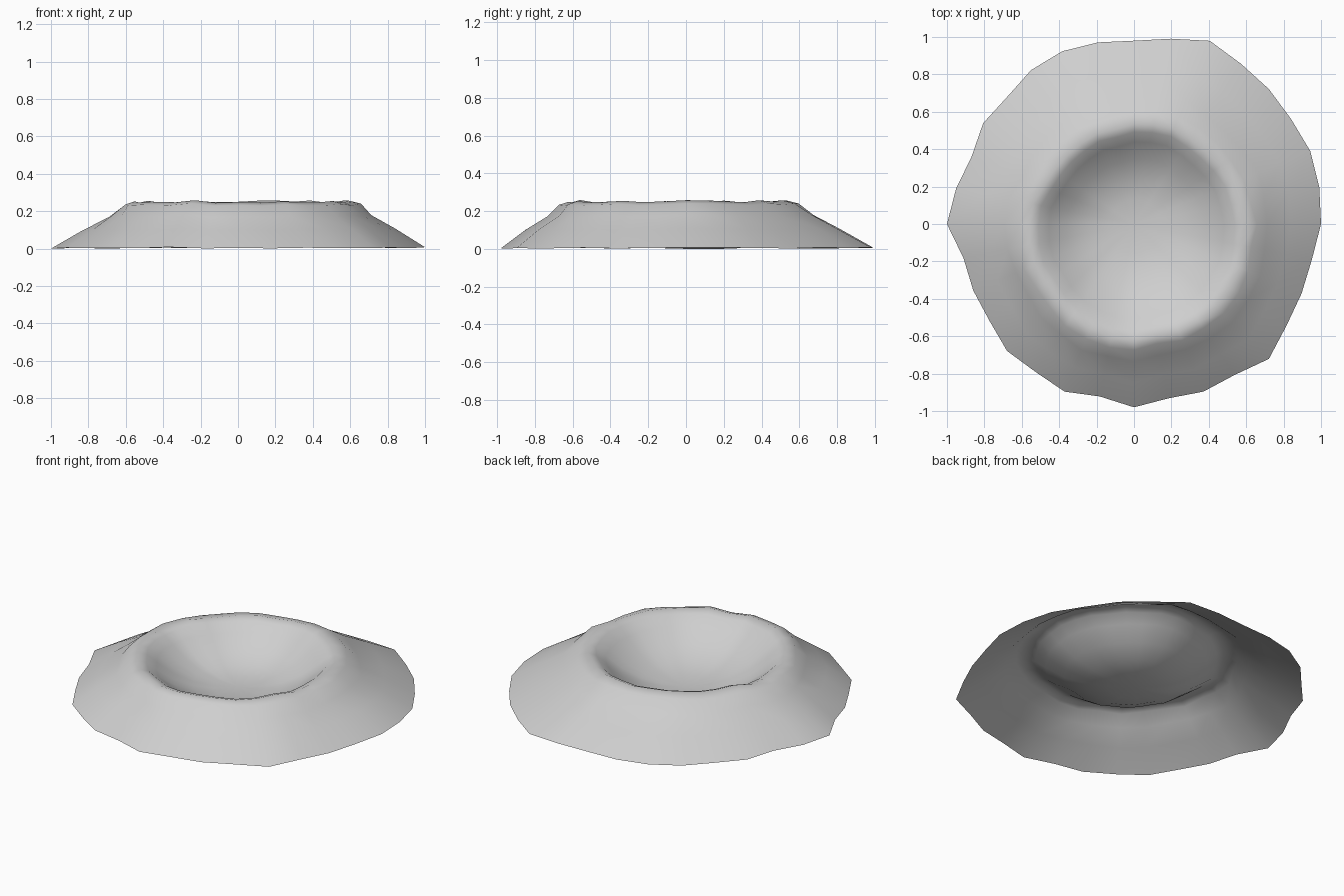
import bpy
import bmesh
import math
import random

random.seed(4)
cube = bpy.data.objects.get("Cube")
if cube:
    bpy.data.objects.remove(cube, do_unlink=True)

# Uneven ground outline: radius at equal angles, anticlockwise from +x
outline = [1.0, 1.01, 1.02, 1.01, 1.02, 1.03, 1.06, 1.01,
           .98, .99, 1.0, .99, .96, .97, .94, .97,
           1.0, .93, .93, .93, .96, .95, .97, .94,
           .98, .95, .97, .97, 1.02, .98, .97, .97]
count = len(outline)

# Bowl rings: fraction of crest radius, height
bowl = [(.25, .045), (.45, .07), (.65, .12), (.82, .19), (.92, .235), (1, .252)]
# Slope rings: fraction of the way from crest to outline, height
slope = [(.15, .236), (.32, .175), (.62, .105), (1, .006)]


def crest_radius(angle):
    """Crest of the rim, pushed towards the front left."""
    return .57 + .05 * math.cos(angle + math.radians(60))


angles = [math.tau * i / count for i in range(count)]
crest = [crest_radius(a) + random.uniform(-.015, .015) for a in angles]
lift = [random.uniform(-.008, .009) for a in angles]

bm = bmesh.new()


def add_ring(radii, heights):
    return [bm.verts.new((r * math.cos(a), r * math.sin(a), z))
            for a, r, z in zip(angles, radii, heights)]


# Rings from the bowl floor over the crest to the ground
rings = []
for f, z in bowl:
    rings.append(add_ring([c * f for c in crest], [z + d * f * f for d in lift]))
for f, z in slope:
    wobble = .012 * (1 - f)
    radii = [c + (o - c) * f + random.uniform(-wobble, wobble)
             for c, o in zip(crest, outline)]
    fade = (1 - f) + .5 * f
    rings.append(add_ring(radii, [max(0, z + d * fade) for d in lift]))

# Floor fan and the bands between rings
centre = bm.verts.new((0, 0, .04))
for i in range(count):
    j = (i + 1) % count
    bm.faces.new((centre, rings[0][i], rings[0][j]))
    for inner, outer in zip(rings, rings[1:]):
        bm.faces.new((inner[i], outer[i], outer[j], inner[j]))

# Rest the lowest point on the ground
low = min(v.co.z for v in bm.verts)
for v in bm.verts:
    v.co.z -= low
for face in bm.faces:
    face.smooth = True

mesh = bpy.data.meshes.new("crater")
bm.to_mesh(mesh)
bm.free()

# Plain grey stone
stone = bpy.data.materials.new("grey_stone")
stone.use_nodes = True
colour = (.62, .62, .62, 1)
stone.diffuse_color = colour
shader = next(n for n in stone.node_tree.nodes if n.type == 'BSDF_PRINCIPLED')
shader.inputs["Base Color"].default_value = colour
shader.inputs["Roughness"].default_value = .9
mesh.materials.append(stone)

crater = bpy.data.objects.new("crater", mesh)
bpy.context.collection.objects.link(crater)
